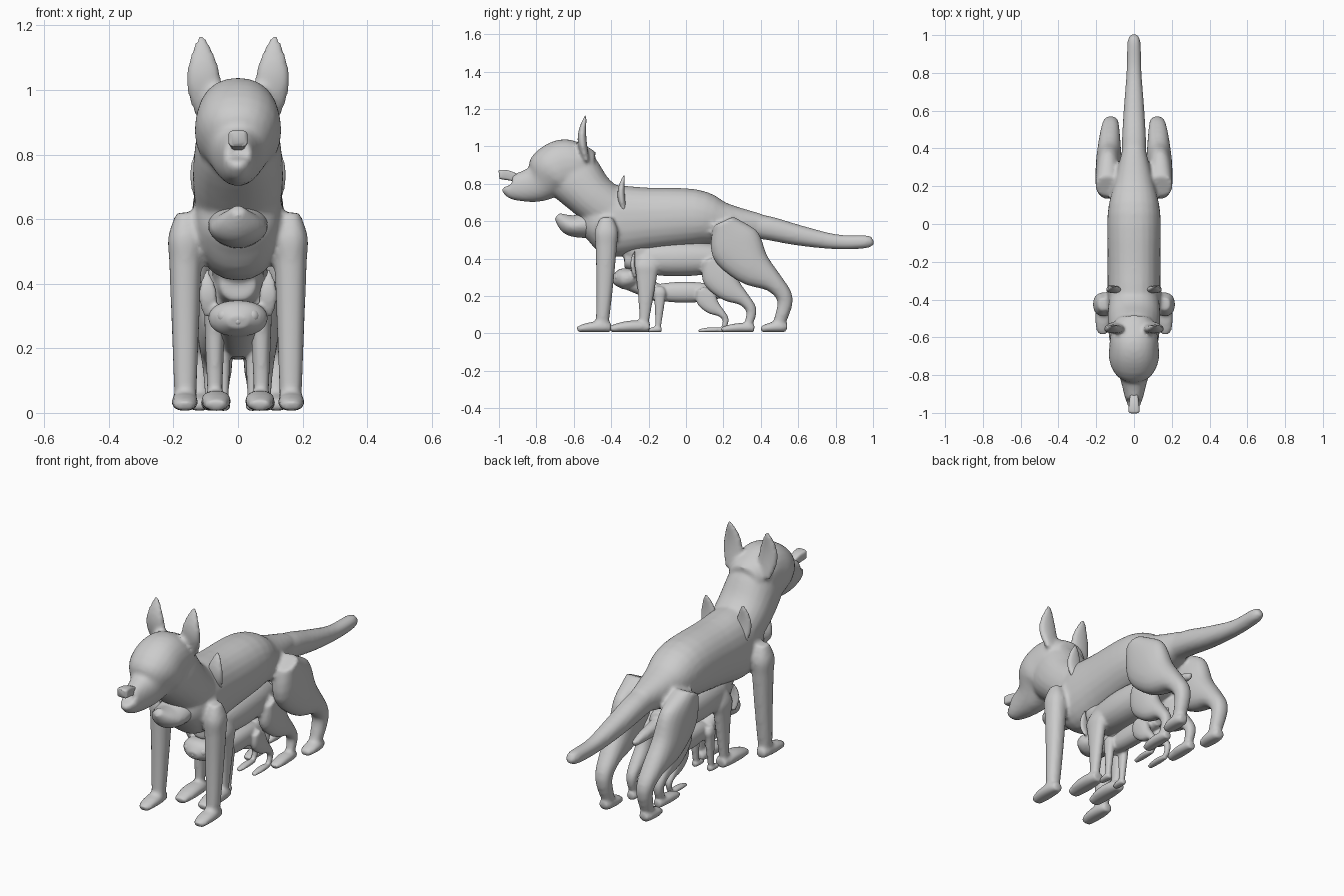
import bpy
import bmesh
from math import cos, sin, pi, copysign
from mathutils import Vector

default_cube = bpy.data.objects.get("Cube")
if default_cube:
    bpy.data.objects.remove(default_cube, do_unlink=True)

SIDES, STEPS = 24, 4

grey = bpy.data.materials.new("plain_grey")
grey.use_nodes = True
shade = (.6, .6, .6, 1)
grey.diffuse_color = shade
grey.node_tree.nodes["Principled BSDF"].inputs["Base Color"].default_value = shade


def spline(stations):
    """Smooth run of stations; a missing depth copies the half width."""
    points = [Vector((*p, p[-1])[:4]) for p in stations]
    padded = [points[0]] + points + [points[-1]]
    run = []
    for a, b, c, d in zip(padded, padded[1:], padded[2:], padded[3:]):
        for k in range(STEPS):
            t = k / STEPS
            run.append(b + (c - a) * (t / 2)
                       + (a * 2 - b * 5 + c * 4 - d) * (t * t / 2)
                       + (b * 3 - a - c * 3 + d) * (t ** 3 / 2))
    return run + [points[-1]]


def rounded(value, power):
    return copysign(abs(value) ** power, value)


def tube(bm, stations, x=0, lean=0, power=.9):
    """Loft of (y, z, half width, half depth) stations; paired if x is set."""
    run = spline(stations)
    last = len(run) - 1
    for mirror in ((1, -1) if x else (1,)):
        rings = []
        for i, (y, z, wide, deep) in enumerate(run):
            step = run[min(i + 1, last)] - run[max(i - 1, 0)]
            along = Vector((step[0], step[1])).normalized()
            centre = mirror * (x + lean * i / last)
            ring = []
            for k in range(SIDES):
                angle = 2 * pi * k / SIDES
                u = wide * rounded(cos(angle), power)
                v = deep * rounded(sin(angle), power)
                ring.append(bm.verts.new((centre + u, y - along.y * v, z + along.x * v)))
            rings.append(ring)
        for near, far in zip(rings, rings[1:]):
            for k in range(SIDES):
                n = (k + 1) % SIDES
                bm.faces.new((near[k], near[n], far[n], far[k]))
        bm.faces.new(rings[0])
        bm.faces.new(rings[-1])


def barrel(bm, rear, front, z, wide, deep):
    """Level trunk with blunt rounded ends."""
    stations = []
    for k in range(7):
        f = k / 6
        swell = sin(pi * (.1 + .8 * f)) ** .5
        stations.append((rear + (front - rear) * f, z, wide * swell, deep * swell))
    tube(bm, stations)


def paw(bm, x, heel, toe, wide):
    """Low paw resting on the ground."""
    stations = []
    for k in range(6):
        f = k / 5
        swell = wide * sin(pi * (.15 + .7 * f)) ** .5
        half = swell * (.8 - .25 * f)
        stations.append((heel + (toe - heel) * f, .006 + half, swell, half))
    tube(bm, stations, x)


def front_legs(bm, x, y, top, thick, stretch):
    """Straight legs tapering from a rounded shoulder."""
    stations = []
    for k in range(9):
        f = k / 8
        wide = thick * min(1, .5 + 4 * f) * (1 - .4 * f)
        deep = wide * (stretch + (1 - stretch) * f)
        stations.append((y - .04 * top * f * f, .03 + (top - .03) * (1 - f), wide, deep))
    tube(bm, stations, x)


def hind_legs(bm, x, y, hip, lean=0):
    """Heavy thigh, raised hock and thin shank, in proportion to hip height."""
    shape = ((0, 1, .1), (.1, .8, .23), (.25, .6, .18),
             (.45, .45, .09), (.55, .3, .07), (.5, .1, .055))
    stations = []
    for back, up, deep in shape:
        stations.append((y + back * hip, up * hip, min(deep, .11) * hip, deep * hip))
    tube(bm, stations, x, lean)


def ears(bm, x, y, bottom, height, wide):
    """Upright leaf-shaped ears, bowed forward in the middle."""
    stations = []
    for k in range(7):
        f = k / 6
        swell = wide * sin(pi * (.2 + .77 * f))
        stations.append((y - height * sin(pi * f) / 10, bottom + height * f,
                         swell, swell * .45))
    tube(bm, stations, x, wide / 4)


def finish(name, bm, voxel=None):
    bmesh.ops.recalc_face_normals(bm, faces=bm.faces)
    mesh = bpy.data.meshes.new(name)
    bm.to_mesh(mesh)
    bm.free()
    mesh.materials.append(grey)
    for poly in mesh.polygons:
        poly.use_smooth = True
    obj = bpy.data.objects.new(name, mesh)
    bpy.context.collection.objects.link(obj)
    if voxel:
        # Fuse the limbs into one soft skin
        fuse = obj.modifiers.new("fuse", 'REMESH')
        fuse.mode = 'VOXEL'
        fuse.voxel_size = voxel
        fuse.use_smooth_shade = True
        soften = obj.modifiers.new("soften", 'SMOOTH')
        soften.factor = .5
        soften.iterations = 5


def balls(name, x, y, z, size):
    """Smooth round details, paired if x is set."""
    bm = bmesh.new()
    for mirror in ((1, -1) if x else (1,)):
        made = bmesh.ops.create_uvsphere(bm, u_segments=20, v_segments=12, radius=size)
        bmesh.ops.translate(bm, verts=made["verts"], vec=(mirror * x, y, z))
    finish(name, bm)


# Large dog: torso
bm = bmesh.new()
tube(bm, [(.4, .58, .06), (.2, .59, .11), (.05, .62, .14, .15), (-.2, .61, .14, .17),
          (-.4, .6, .14, .19), (-.5, .61, .12), (-.55, .62, .07)])
# Large dog: neck
tube(bm, [(-.36, .62, .13), (-.5, .73, .14, .13), (-.6, .84, .13, .15), (-.63, .88, .11)])
# Large dog: head and muzzle
tube(bm, [(-.5, .88, .09), (-.56, .89, .12), (-.64, .89, .13, .15), (-.72, .86, .13, .14),
          (-.8, .8, .08, .1), (-.93, .78, .045, .065), (-.95, .79, .03)])
# Large dog: tail
tube(bm, [(.2, .58, .06), (.4, .57, .065), (.6, .525, .055), (.8, .49, .04),
          (.96, .49, .035), (1, .5, .02)])
# Large dog: legs, paws and ears
front_legs(bm, .163, -.425, .62, .056, 1.2)
paw(bm, .165, -.4, -.582, .042)
hind_legs(bm, .143, .2, .6, -.025)
paw(bm, .12, .54, .4, .041)
ears(bm, .1, -.53, .92, .26, .054)
finish("large_dog", bm, .011)
balls("large_dog_eyes", .065, -.75, .897, .018)

# Large dog: block-shaped nose
bm = bmesh.new()
tube(bm, [(-.9, .83, .02), (-.95, .845, .026), (-.99, .85, .03, .025), (-1, .85, .02)],
     power=.5)
finish("large_dog_nose", bm)

# Middle dog: body and neck
bm = bmesh.new()
barrel(bm, .24, -.33, .4, .1, .095)
tube(bm, [(-.24, .43, .08), (-.34, .52, .08), (-.4, .6, .07)])
# Middle dog: head with a pointed, tilted muzzle
tube(bm, [(-.32, .62, .07), (-.42, .6, .09), (-.58, .574, .092, .062),
          (-.64, .59, .07, .05), (-.69, .63, .02)], power=1.1)
# Middle dog: tail
tube(bm, [(.18, .4, .04), (.35, .38, .03), (.45, .365, .015)])
# Middle dog: legs, paws and ears
front_legs(bm, .072, -.21, .41, .037, 2)
paw(bm, .068, -.195, -.405, .046)
hind_legs(bm, .08, .13, .4)
paw(bm, .08, .365, .19, .036)
ears(bm, .1, -.325, .64, .22, .045)
finish("middle_dog", bm, .009)

# Small dog: body, neck and wide face
bm = bmesh.new()
barrel(bm, .19, -.2, .22, .048, .056)
tube(bm, [(-.14, .21, .045), (-.24, .26, .055), (-.3, .29, .06)])
tube(bm, [(-.25, .3, .06, .04), (-.3, .295, .09, .053), (-.35, .29, .083, .053),
          (-.39, .28, .03, .02)])
# Small dog: tail
tube(bm, [(.14, .25, .02), (.2, .25, .02), (.27, .25, .012)])
# Small dog: legs, paws and ears
front_legs(bm, .045, -.14, .25, .025, 1.5)
paw(bm, .045, -.13, -.205, .022)
hind_legs(bm, .045, .08, .24)
paw(bm, .045, .2, .065, .02)
ears(bm, .09, -.27, .3, .15, .028)
finish("small_dog", bm, .007)
balls("small_dog_eyes", .043, -.358, .3, .023)
balls("small_dog_nose", 0, -.38, .283, .013)
